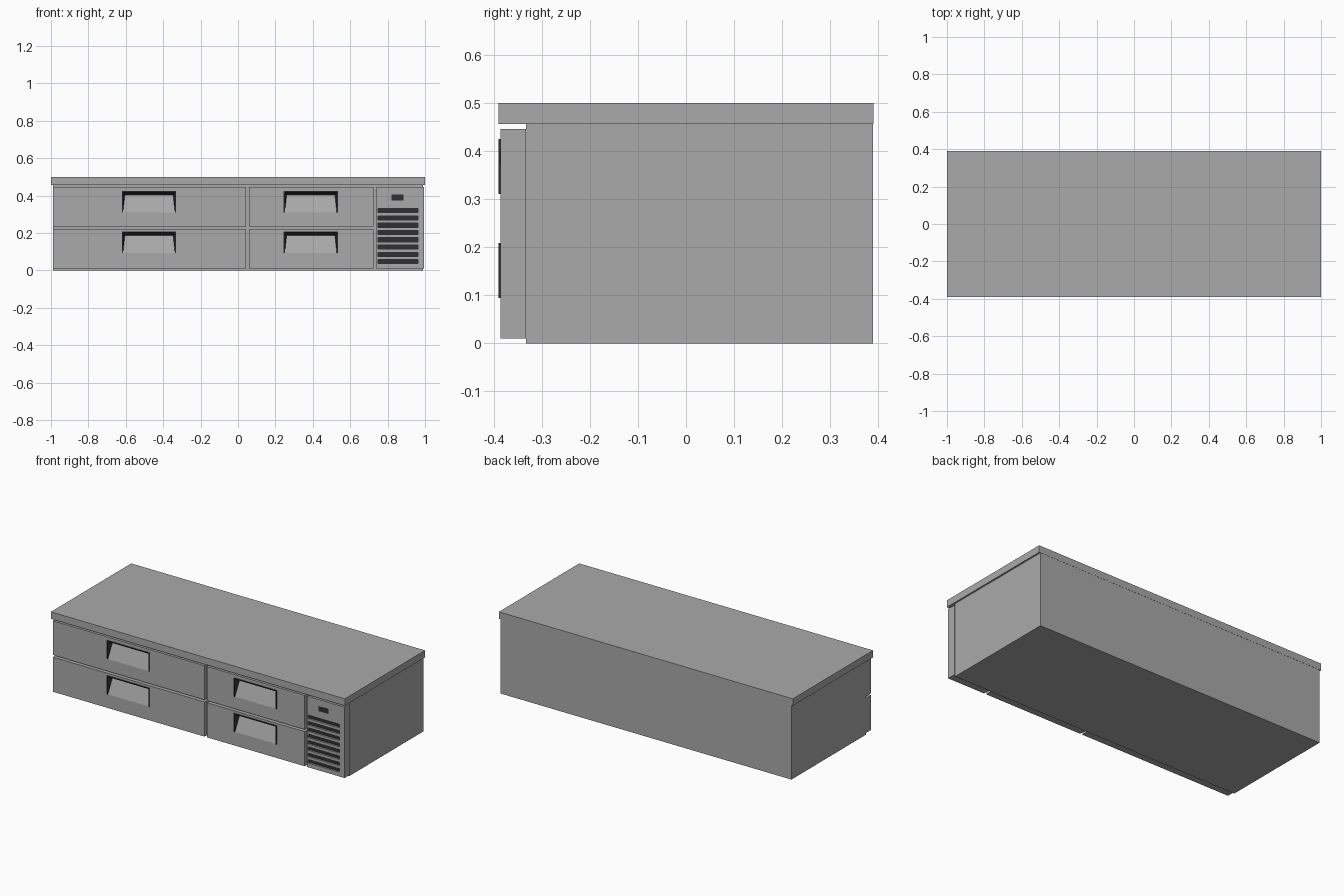
import bpy, bmesh

if "Cube" in bpy.data.objects:
    bpy.data.objects.remove(bpy.data.objects["Cube"])

dark = bpy.data.materials.new("dark_plastic")
dark.diffuse_color = (0.03, 0.03, 0.035, 1)
dark.use_nodes = True
dark.node_tree.nodes["Principled BSDF"].inputs["Base Color"].default_value = dark.diffuse_color
steel = bpy.data.materials.new("steel")
steel.diffuse_color = (0.4, 0.4, 0.4, 1)
steel.use_nodes = True
steel.node_tree.nodes["Principled BSDF"].inputs["Base Color"].default_value = steel.diffuse_color

FRONT, BACK = -0.386, -0.333   # front and rear planes of the drawer fronts


def finish(name, bm, mats):
    bmesh.ops.recalc_face_normals(bm, faces=bm.faces)
    me = bpy.data.meshes.new(name)
    bm.to_mesh(me)
    bm.free()
    for m in mats:
        me.materials.append(m)
    ob = bpy.data.objects.new(name, me)
    bpy.context.collection.objects.link(ob)
    return ob


def boxes(name, spans, mat=steel):
    """One object made of boxes given as (x0, x1, y0, y1, z0, z1)."""
    bm = bmesh.new()
    for x0, x1, y0, y1, z0, z1 in spans:
        vs = bmesh.ops.create_cube(bm, size=1)["verts"]
        for v in vs:
            v.co = (x1 if v.co.x > 0 else x0,
                    y1 if v.co.y > 0 else y0,
                    z1 if v.co.z > 0 else z0)
    return finish(name, bm, [mat])


def drawer(name, x0, x1, z0, z1, hx, hz):
    """Drawer front with a sloping pull pocket and a raised dark lip."""
    w, h, t = 0.29, 0.115, 0.006
    a, b, c, d = hx - w / 2 + t, hx + w / 2 - t, hz, hz + h - t
    bm = bmesh.new()

    def rect(l, r, lo, hi, y):
        return [bm.verts.new((x, y, z)) for x, z in
                ((l, lo), (r, lo), (r, hi), (l, hi))]

    back = rect(x0, x1, z0, z1, BACK)
    front = rect(x0, x1, z0, z1, FRONT)
    hole = rect(a, b, c, d, FRONT)
    er = bm.verts.new((b - 0.010, FRONT + 0.03, d - 0.016))
    el = bm.verts.new((a + 0.010, FRONT + 0.03, d - 0.016))
    bm.faces.new(back)
    for i in range(4):
        j = (i + 1) % 4
        bm.faces.new((back[i], back[j], front[j], front[i]))
        bm.faces.new((front[i], front[j], hole[j], hole[i]))
    bl, br, tr, tl = hole
    bm.faces.new((bl, br, er, el))
    for f in ((bl, el, tl), (br, tr, er), (tl, el, er, tr)):
        bm.faces.new(f).material_index = 1
    finish(name, bm, [steel, dark])
    # raised lip around the top and sides of the pocket
    y0, y1 = -0.39, FRONT + 0.001
    boxes(name + "_handle_lip", [
        (a - t, b + t, y0, y1, d, d + t),
        (a - t, a, y0, y1, c, d),
        (b, b + t, y0, y1, c, d)], dark)


# cabinet body and worktop
boxes("cabinet_body", [(-0.99, 0.99, BACK, 0.389, 0, 0.457)])
boxes("worktop", [(-1, 1, -0.39, 0.39, 0.457, 0.5)])

# two columns of two drawers
for side, x0, x1, hx in (("left", -0.99, 0.043, -0.476),
                         ("right", 0.058, 0.724, 0.389)):
    for row, z0, z1, hz in (("lower", 0.01, 0.223, 0.094),
                            ("upper", 0.236, 0.446, 0.311)):
        drawer(f"{row}_{side}_drawer", x0, x1, z0, z1, hx, hz)

# vent panel: backing, stiles and rails leaving eight slots
xa, xb, xc, xd = 0.74, 0.748, 0.962, 0.995
slots = [0.047 + 0.039 * i for i in range(8)]
edges = [0.01] + [s + o for s in slots for o in (-0.011, 0.011)] + [0.446]
mid = FRONT + 0.012
frame = [(xa, xd, mid, BACK, 0.01, 0.446),
         (xa, xb, FRONT, mid, 0.01, 0.446),
         (xc, xd, FRONT, mid, 0.01, 0.446)]
frame += [(xb, xc, FRONT, mid, lo, hi) for lo, hi in zip(edges[::2], edges[1::2])]
boxes("vent_panel", frame)
boxes("vent_slots", [(xb, xc, mid - 0.002, mid, s - 0.011, s + 0.011)
                     for s in slots], dark)

# small control display
boxes("control_display", [(0.82, 0.886, FRONT - 0.001, FRONT + 0.004, 0.375, 0.405)], dark)
